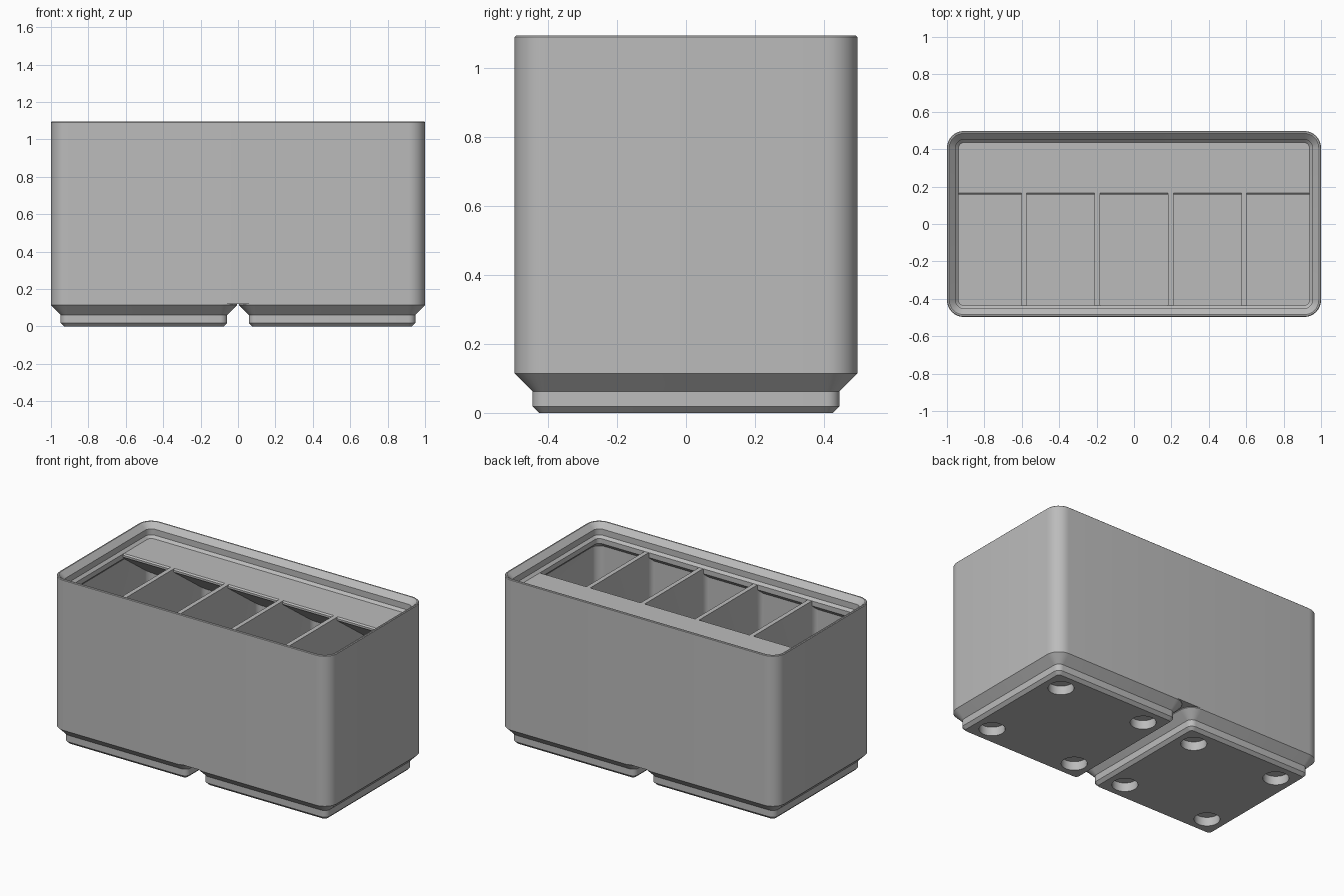
import bpy, bmesh, math
from mathutils import Vector

cube = bpy.data.objects.get("Cube")
if cube:
    bpy.data.objects.remove(cube, do_unlink=True)

grey = bpy.data.materials.new("plain grey")
grey.use_nodes = True
grey.diffuse_color = (0.5, 0.5, 0.5, 1)
grey.node_tree.nodes["Principled BSDF"].inputs["Base Color"].default_value = (0.5, 0.5, 0.5, 1)

HALF_X, HALF_Y, CORNER = 1.0, 0.497, 0.09
RIM_Z, DECK_Z, BODY_Z, FLOOR_Z = 1.095, 1.006, 0.119, 0.168


def rounded_ring(bm, hx, hy, r, z, cx=0, cy=0, steps=8):
    """Ring of vertices around a rounded rectangle."""
    verts = []
    for k, (sx, sy) in enumerate([(1, 1), (-1, 1), (-1, -1), (1, -1)]):
        for i in range(steps + 1):
            a = (k + i / steps) * math.pi / 2
            verts.append(bm.verts.new((cx + sx * (hx - r) + r * math.cos(a),
                                       cy + sy * (hy - r) + r * math.sin(a), z)))
    return verts


def loft(bm, rings):
    """Closed solid through a list of rings."""
    n = len(rings[0])
    for a, b in zip(rings, rings[1:]):
        for i in range(n):
            j = (i + 1) % n
            bm.faces.new((a[i], a[j], b[j], b[i]))
    bm.faces.new(rings[0][::-1])
    bm.faces.new(rings[-1])


def finish(name, bm):
    bmesh.ops.recalc_face_normals(bm, faces=bm.faces)
    mesh = bpy.data.meshes.new(name)
    bm.to_mesh(mesh)
    bm.free()
    obj = bpy.data.objects.new(name, mesh)
    bpy.context.collection.objects.link(obj)
    mesh.materials.append(grey)
    return obj


def inset_solid(name, profile):
    """Solid whose outline is the body outline pulled in by each inset."""
    bm = bmesh.new()
    loft(bm, [rounded_ring(bm, HALF_X - d, HALF_Y - d, max(CORNER - d, 0.025), z)
              for d, z in profile])
    return finish(name, bm)


def combine(obj, tool, operation):
    """Apply a boolean and discard the tool."""
    mod = obj.modifiers.new("cut", "BOOLEAN")
    mod.operation, mod.object, mod.solver = operation, tool, "EXACT"
    bpy.context.view_layer.objects.active = obj
    bpy.ops.object.modifier_apply(modifier=mod.name)
    bpy.data.objects.remove(tool, do_unlink=True)


def smooth(obj):
    bpy.ops.object.select_all(action="DESELECT")
    obj.select_set(True)
    bpy.context.view_layer.objects.active = obj
    bpy.ops.object.shade_smooth_by_angle(angle=math.radians(25))


# Body with stepped stacking rim, solid up to the deck
body = inset_solid("bin_body", [
    (0, BODY_Z), (0, RIM_Z - 0.004), (0.004, RIM_Z), (0.012, RIM_Z),
    (0.046, 1.061), (0.046, 1.022), (0.062, DECK_Z)])

# Five compartments in a row
bm = bmesh.new()
for i in range(-2, 3):
    loft(bm, [rounded_ring(bm, 0.1815, 0.47, 0.045, z, i * 0.392)
              for z in (FLOOR_Z, DECK_Z + 0.03)])
cells = finish("compartments", bm)

# Limit them to the wall thickness and the sloped support under the rim
envelope = inset_solid("cavity_limit", [
    (0.033, FLOOR_Z - 0.05), (0.033, 0.945), (0.062, 0.974), (0.062, DECK_Z + 0.05)])
combine(cells, envelope, "INTERSECT")

# Label shelf along the back, sloped underneath
bm = bmesh.new()
slope_drop = (0.52 - 0.157) * math.tan(math.radians(36))
profile = [(0.166, 1.1), (0.166, DECK_Z), (0.157, 0.998), (0.157, 0.985),
           (0.52, 0.985 - slope_drop), (0.52, 1.1)]
loft(bm, [[bm.verts.new((x, y, z)) for y, z in profile] for x in (-1.1, 1.1)])
combine(cells, finish("label_shelf", bm), "DIFFERENCE")
combine(body, cells, "DIFFERENCE")
smooth(body)

# Two stepped feet with four round magnet pockets each
for side, name in ((-1, "right_foot"), (1, "left_foot")):
    cx = side * 0.503
    bm = bmesh.new()
    loft(bm, [rounded_ring(bm, h, h, r, z, cx) for h, r, z in
              [(0.426, 0.02, 0), (0.445, 0.038, 0.019), (0.445, 0.038, 0.062),
               (0.497, CORNER, 0.114), (0.497, CORNER, BODY_Z)]])
    foot = finish(name, bm)
    bm = bmesh.new()
    for sx in (-1, 1):
        for sy in (-1, 1):
            made = bmesh.ops.create_cone(bm, cap_ends=True, segments=32,
                                         radius1=0.076, radius2=0.076, depth=0.114)
            bmesh.ops.translate(bm, verts=made["verts"],
                                vec=Vector((cx + sx * 0.311, sy * 0.311, 0)))
    combine(foot, finish("magnet_pockets", bm), "DIFFERENCE")
    smooth(foot)
